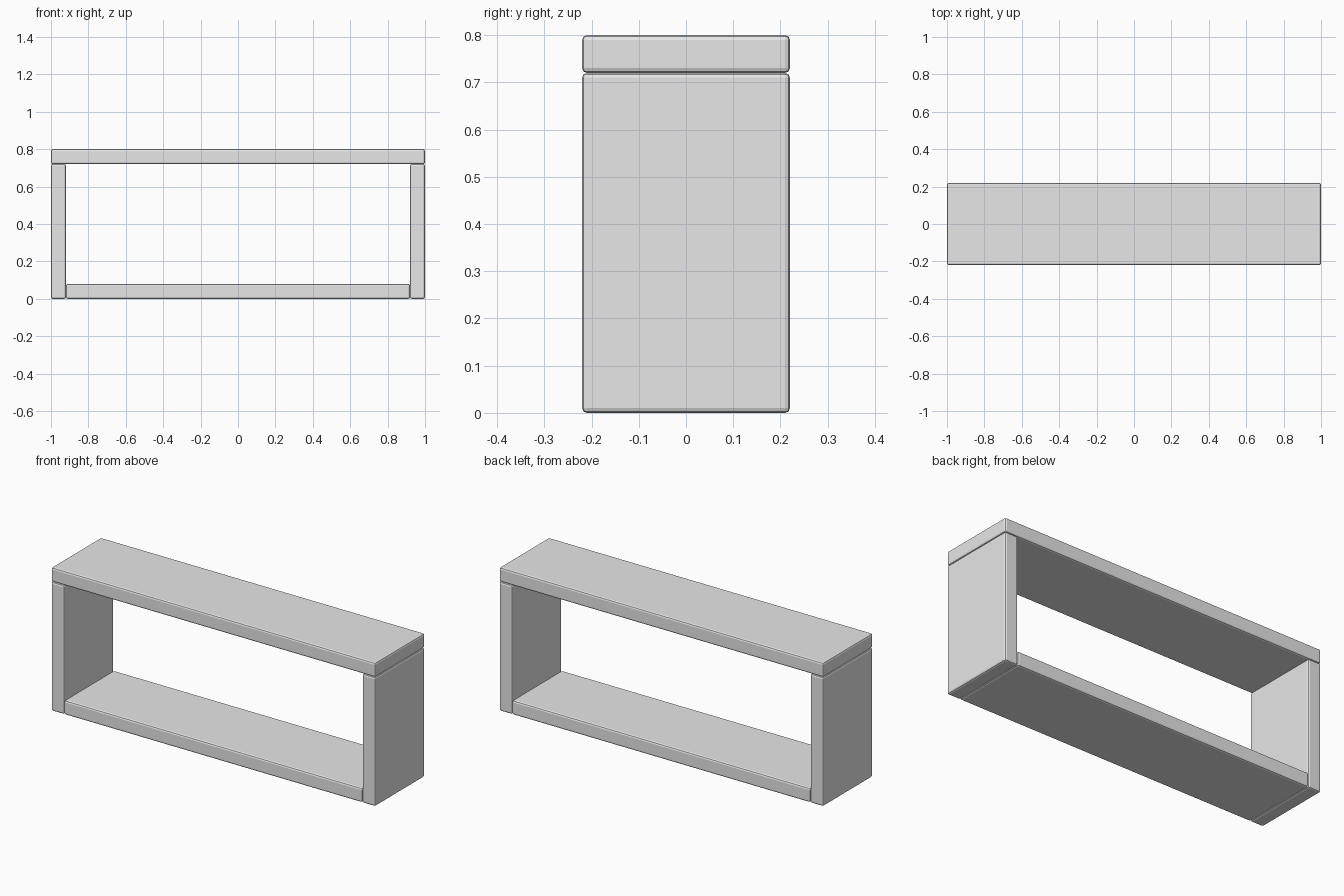
import bpy
import bmesh
from mathutils import Matrix, Vector

cube = bpy.data.objects.get("Cube")
if cube:
    bpy.data.objects.remove(cube, do_unlink=True)

# Overall sizes
LENGTH, DEPTH, HEIGHT = 2.0, 0.44, 0.8
BOARD = 0.08
EDGE = 0.01

# Single plain grey finish
grey = bpy.data.materials.new("light grey")
grey.use_nodes = True
colour = (0.8, 0.8, 0.8, 1.0)
grey.diffuse_color = colour
grey.node_tree.nodes["Principled BSDF"].inputs["Base Color"].default_value = colour


def board(name, size, centre):
    """Add a rectangular board with softened edges."""
    bm = bmesh.new()
    bmesh.ops.create_cube(bm, size=1, matrix=Matrix.Diagonal(Vector(size)).to_4x4())
    mesh = bpy.data.meshes.new(name)
    bm.to_mesh(mesh)
    bm.free()
    mesh.materials.append(grey)
    obj = bpy.data.objects.new(name, mesh)
    obj.location = centre
    bpy.context.collection.objects.link(obj)
    bevel = obj.modifiers.new("soft edges", "BEVEL")
    bevel.width = EDGE
    bevel.segments = 2
    return obj


# Top board rests on the two side boards
board("top_board", (LENGTH, DEPTH, BOARD), (0, 0, HEIGHT - BOARD / 2))

# Side boards
side_height = HEIGHT - BOARD
for name, sign in (("left_side", 1), ("right_side", -1)):
    board(name, (BOARD, DEPTH, side_height),
          (sign * (LENGTH - BOARD) / 2, 0, side_height / 2))

# Bottom board fits between the sides
board("bottom_board", (LENGTH - 2 * BOARD, DEPTH, BOARD), (0, 0, BOARD / 2))
